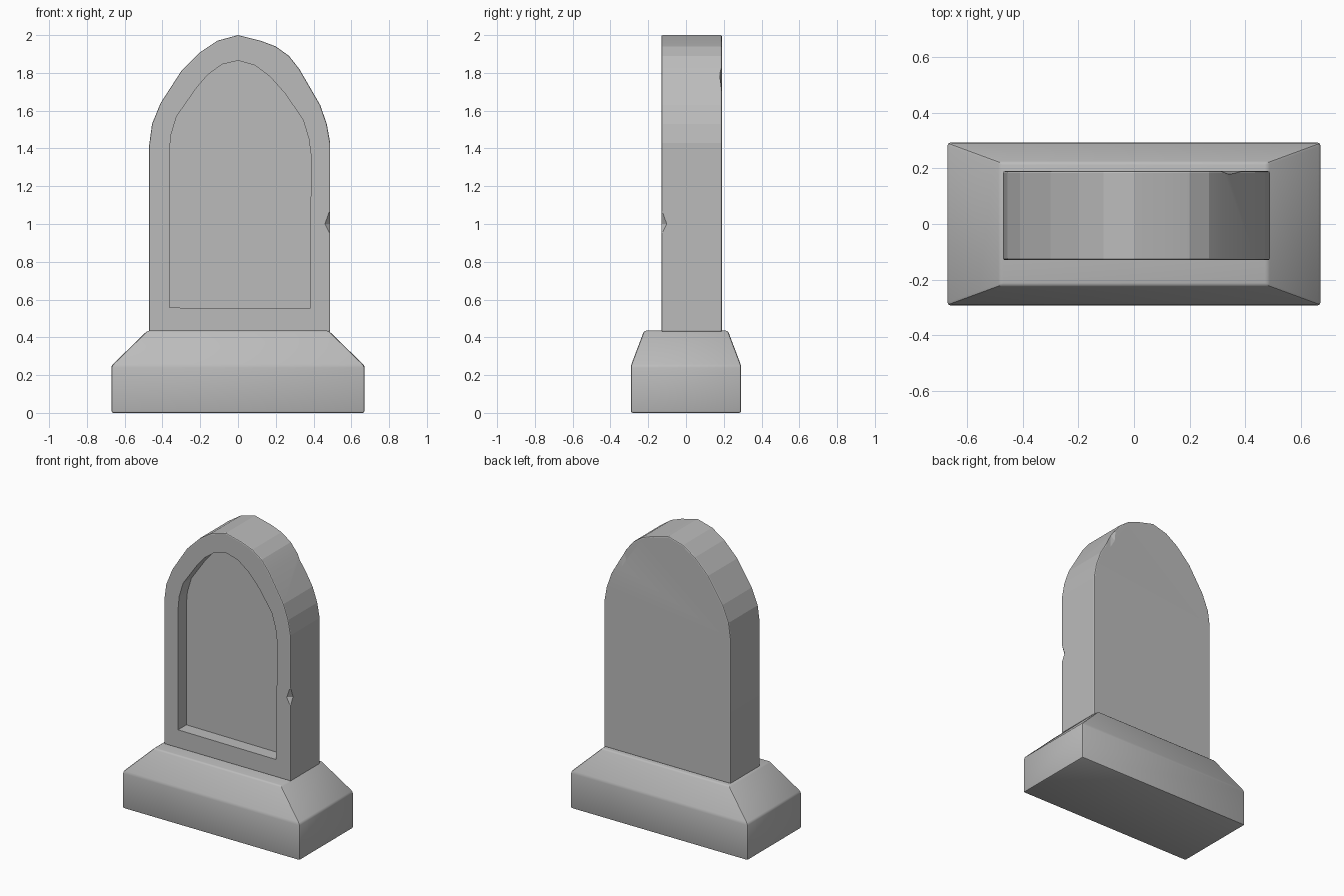
import bpy, bmesh
from mathutils import Vector

cube = bpy.data.objects.get("Cube")
if cube:
    bpy.data.objects.remove(cube, do_unlink=True)

stone = bpy.data.materials.new("grey stone")
stone.use_nodes = True
grey = (0.5, 0.5, 0.5, 1)
stone.diffuse_color = grey
bsdf = stone.node_tree.nodes["Principled BSDF"]
bsdf.inputs["Base Color"].default_value = grey
bsdf.inputs["Roughness"].default_value = 0.9


def make_object(name, bm):
    bmesh.ops.recalc_face_normals(bm, faces=bm.faces)
    mesh = bpy.data.meshes.new(name)
    bm.to_mesh(mesh)
    bm.free()
    mesh.materials.append(stone)
    obj = bpy.data.objects.new(name, mesh)
    bpy.context.collection.objects.link(obj)
    return obj


def prism(name, outline, y_front, y_back):
    """Extrude an outline given in x and z along y."""
    bm = bmesh.new()
    face = bm.faces.new([bm.verts.new((x, y_front, z)) for x, z in outline])
    out = bmesh.ops.extrude_face_region(bm, geom=[face])
    moved = [v for v in out["geom"] if isinstance(v, bmesh.types.BMVert)]
    bmesh.ops.translate(bm, verts=moved, vec=(0, y_back - y_front, 0))
    return make_object(name, bm)


def hull(name, points):
    bm = bmesh.new()
    for p in points:
        bm.verts.new(p)
    bmesh.ops.convex_hull(bm, input=bm.verts)
    return make_object(name, bm)


def apply_modifiers(obj):
    bpy.context.view_layer.objects.active = obj
    for mod in list(obj.modifiers):
        bpy.ops.object.modifier_apply(modifier=mod.name)


def bevel(obj, width, segments, angle=0.6):
    mod = obj.modifiers.new("worn_edges", "BEVEL")
    mod.width, mod.segments = width, segments
    mod.limit_method, mod.angle_limit = "ANGLE", angle
    apply_modifiers(obj)


def cut(obj, cutter):
    mod = obj.modifiers.new("cut", "BOOLEAN")
    mod.operation, mod.solver, mod.object = "DIFFERENCE", "EXACT", cutter
    apply_modifiers(obj)
    bpy.data.objects.remove(cutter, do_unlink=True)


# Plinth: straight block with a sloped upper part
bm = bmesh.new()
rings = []
for half_x, half_y, z in ((0.67, 0.292, 0), (0.67, 0.292, 0.25), (0.48, 0.222, 0.435)):
    rings.append([bm.verts.new((sx * half_x, sy * half_y, z))
                  for sx, sy in ((-1, -1), (1, -1), (1, 1), (-1, 1))])
for low, high in zip(rings, rings[1:]):
    for i in range(4):
        j = (i + 1) % 4
        bm.faces.new((low[i], low[j], high[j], high[i]))
bm.faces.new(rings[0])
bm.faces.new(rings[-1])
plinth = make_object("plinth", bm)
bevel(plinth, 0.01, 2, 0.3)

# Upright slab with an uneven rounded top
slab = prism("headstone_slab", [
    (-0.47, 0.43), (-0.47, 1.42), (-0.455, 1.53), (-0.41, 1.64), (-0.3, 1.81),
    (-0.2, 1.91), (-0.11, 1.97), (0, 2), (0.12, 1.97), (0.2, 1.94), (0.27, 1.89),
    (0.325, 1.82), (0.435, 1.63), (0.47, 1.53), (0.488, 1.43), (0.488, 0.43)],
    -0.13, 0.19)
bevel(slab, 0.007, 2)

# Sunken arched panel on the front
cut(slab, prism("panel_cutter", [
    (-0.363, 0.557), (-0.363, 1.38), (-0.355, 1.47), (-0.325, 1.57), (-0.22, 1.72),
    (-0.16, 1.79), (-0.085, 1.845), (0, 1.865), (0.09, 1.84), (0.17, 1.78),
    (0.25, 1.69), (0.345, 1.55), (0.375, 1.45), (0.387, 1.36), (0.38, 0.552)],
    -0.2, -0.04))

# Chip in the front edge of the left side
cut(slab, hull("side_chip_cutter", [
    (0.45, -0.14, 1.0), (0.5, -0.14, 1.14), (0.5, -0.14, 0.9),
    (0.5, -0.09, 1.0), (0.5, -0.14, 1.0)]))

# Shallow chip in the back edge of the arch
cut(slab, hull("back_chip_cutter", [
    (0.28, 0.2, 1.9), (0.36, 0.2, 1.62), (0.3, 0.2, 1.72), (0.345, 0.177, 1.8),
    (0.47, 0.2, 1.62), (0.4, 0.2, 1.85)]))

for obj, angle in ((plinth, 0.6), (slab, 0.15)):
    bpy.ops.object.select_all(action="DESELECT")
    obj.select_set(True)
    bpy.context.view_layer.objects.active = obj
    bpy.ops.object.shade_smooth_by_angle(angle=angle)
